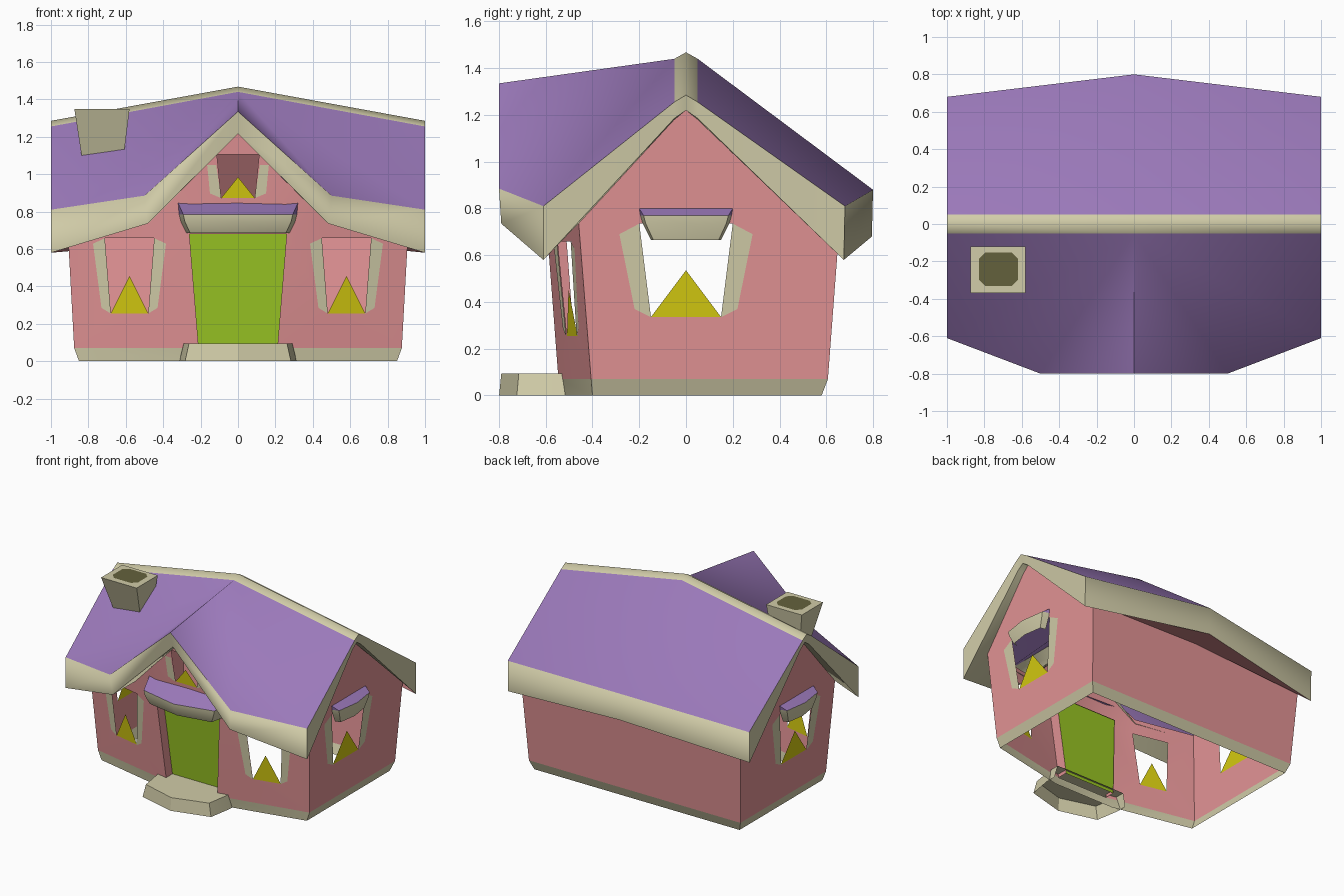
import bpy, bmesh

if "Cube" in bpy.data.objects:
    bpy.data.objects.remove(bpy.data.objects["Cube"])


def lin(c):
    return tuple(((v / 255 + 0.055) / 1.055) ** 2.4 if v > 10 else v / 3294 for v in c) + (1,)


MATS = {}
for name, rgb in dict(roof_purple=(155, 121, 186), wall_pink=(226, 147, 149), trim_cream=(209, 204, 168),
                      door_green=(154, 198, 36), window_yellow=(211, 201, 16), flue_olive=(100, 97, 60)).items():
    MATS[name] = bpy.data.materials.new(name)
    MATS[name].diffuse_color = lin(rgb)


def build(name, groups, smooth=0.6):
    """groups: list of (material name, list of faces given as point lists)"""
    bm = bmesh.new()
    me = bpy.data.meshes.new(name)
    for i, (mat, faces) in enumerate(groups):
        me.materials.append(MATS[mat])
        for f in faces:
            face = bm.faces.new([bm.verts.new(p) for p in f])
            face.material_index = i
    bmesh.ops.remove_doubles(bm, verts=bm.verts[:], dist=0.002)
    bmesh.ops.recalc_face_normals(bm, faces=bm.faces[:])
    bm.to_mesh(me)
    bm.free()
    ob = bpy.data.objects.new(name, me)
    bpy.context.collection.objects.link(ob)
    bpy.ops.object.select_all(action='DESELECT')
    ob.select_set(True)
    bpy.context.view_layer.objects.active = ob
    bpy.ops.object.shade_smooth_by_angle(angle=smooth)
    return ob


def mir(faces):
    return faces + [[(-x, y, z) for x, y, z in reversed(f)] for f in faces]


def strip(a, b, closed=False):
    n = len(a)
    return [[a[i], a[(i + 1) % n], b[(i + 1) % n], b[i]] for i in range(n if closed else n - 1)]


def panel(outer, hole, fmap):
    """flat panel with a hole, filled in 2D and then mapped on to the wall"""
    bm = bmesh.new()
    edges = []
    for loop in (outer, hole):
        vs = [bm.verts.new((u, v, 0)) for u, v in loop]
        edges += [bm.edges.new((vs[i], vs[(i + 1) % len(vs)])) for i in range(len(vs))]
    bmesh.ops.triangle_fill(bm, use_beauty=True, use_dissolve=False, edges=edges, normal=(0, 0, 1))
    out = [[fmap(v.co.x, v.co.y, 0) for v in f.verts] for f in bm.faces]
    bm.free()
    return out


# wall surfaces: (across, height, outward) to 3D
def side(u, v, d):
    return (0.872 + 0.055 * v + d, u, v)


def front(u, v, d):
    t = max(0, min(1, (0.875 - abs(u)) / 0.625))
    return (u, -0.40 - 0.08 * v - 0.14 * t - d, v)


def flip(fmap):
    def g(u, v, d):
        x, y, z = fmap(u, v, d)
        return (-x, y, z)
    return g


def opening(c, wb, wt, zb, zt):
    return [(c - wb, zb), (c + wb, zb), (c + wt, zt), (c - wt, zt)]


SIDE_WIN = opening(0, 0.15, 0.20, 0.335, 0.735)
FRONT_WIN = opening(0.58, 0.10, 0.132, 0.255, 0.658)
ATTIC_WIN = opening(0, 0.09, 0.117, 0.872, 1.05)

# ---- walls (open shell) ----
faces = mir(panel([(-0.4056, 0.07), (0.607, 0.07), (0.652, 0.665), (0, 1.23), (-0.4624, 0.78)], SIDE_WIN, side))
faces += mir(panel([(0.21, 0.07), (0.8759, 0.07), (0.9149, 0.78), (0.47, 0.78), (0.25, 0.965), (0.26, 0.68)],
                   FRONT_WIN, front))
faces += panel([(-0.26, 0.68), (0.26, 0.68), (0.25, 0.965), (0, 1.23), (-0.25, 0.965)],
               opening(0, 0.09, 0.113, 0.872, 1.105), front)
faces.append([side(0.607, 0.07, 0), side(0.652, 0.665, 0), flip(side)(0.652, 0.665, 0), flip(side)(0.607, 0.07, 0)])
jamb = [(0.21, 0.07), (0.26, 0.68), (-0.26, 0.68), (-0.21, 0.07)]
faces += strip([front(u, v, 0) for u, v in jamb], [front(u, v, -0.08) for u, v in jamb])
build("walls", [("wall_pink", faces)], 0.4)
build("attic_back_panel", [("wall_pink", [[(-0.14, -0.48, 1.13), (0.14, -0.48, 1.13),
                                            (0.14, -0.28, 0.85), (-0.14, -0.28, 0.85)]])])
build("door", [("door_green", [[front(u, v, -0.075) for u, v in jamb]])])

# ---- foundation band ----
low = [(0.85, 0.58, 0), (0.85, -0.40, 0), (0.25, -0.53, 0)]
top = [side(0.607, 0.07, 0), side(-0.4056, 0.07, 0), front(0.21, 0.07, 0)]


def loop(p):
    return p + [(-x, y, z) for x, y, z in reversed(p)]


build("foundation", [("trim_cream", strip(loop(low), loop(top), True))], 0.4)

# ---- windows: slanted flat shutters and yellow triangle ----


def window(name, fmap, hole, out_top, out_bot, drop, rise, apex):
    c = (hole[0][0] + hole[1][0]) / 2
    zb, zt = hole[0][1], hole[2][1]
    wb, wt = hole[1][0] - c, hole[2][0] - c
    fr = []
    for s in (-1, 1):
        poly = [(c + s * wb, zb), (c + s * wt, zt), (c + s * out_top, zt - drop), (c + s * out_bot, zb + rise)]
        fr.append([fmap(u, v, 0.004) for u, v in poly])
    build(name + "_shutters", [("trim_cream", fr)], 0.4)
    build(name + "_pane", [("window_yellow", [[fmap(c - wb, zb, 0), fmap(c + wb, zb, 0), fmap(c, apex, 0)]])])


# ---- hoods over the door and side windows ----


def hood(name, fmap, rings, depth):
    def ring(w, z, p):
        return [fmap(-w, z, 0), fmap(-w * 0.93, z, p * 0.65), fmap(0, z, p),
                fmap(w * 0.93, z, p * 0.65), fmap(w, z, 0)]
    (w0, z0), (w1, z1), (w2, z2), (w3, z3) = rings
    a = ring(w1, z1, depth)
    b = ring(w2, z2, depth)
    c = ring(w3, z3, depth * 0.8)
    roof = [[fmap(-w0, z0, 0), fmap(0, z0, 0), a[2], a[1]], [fmap(0, z0, 0), fmap(w0, z0, 0), a[3], a[2]],
            [fmap(-w0, z0, 0), a[1], a[0]], [fmap(w0, z0, 0), a[4], a[3]]]
    build(name, [("roof_purple", roof), ("trim_cream", strip(a, b) + strip(b, c))], 0.7)


for tag, m in (("right", lambda f: f), ("left", flip)):
    window(tag + "_side_window", m(side), SIDE_WIN, 0.285, 0.22, 0.045, 0.035, 0.535)
    window(tag + "_front_window", m(front), FRONT_WIN, 0.195, 0.15, 0.03, 0.03, 0.455)
    hood(tag + "_side_window_hood", m(side), [(0.2, 0.80), (0.195, 0.77), (0.185, 0.735), (0.15, 0.665)], 0.075)
window("attic_window", front, ATTIC_WIN, 0.165, 0.15, 0.0, 0.025, 0.985)
hood("door_hood", front, [(0.32, 0.845), (0.315, 0.785), (0.305, 0.745), (0.275, 0.685)], 0.16)

# ---- roof: swooping slopes, ridge cap, fascia and soffit ----
T = [(0, 0.8, 0.88), (1, 0.68, 0.81), (1, 0.05, 1.255), (1, 0, 1.285), (1, -0.05, 1.255),
     (1, -0.61, 0.81), (0.5, -0.8, 0.885), (0, -0.8, 1.335)]
L = [(0, 0.795, 0.68), (1, 0.675, 0.58), (0.985, 0.05, 1.185), (0.985, 0, 1.22), (0.985, -0.05, 1.185),
     (1, -0.61, 0.58), (0.485, -0.79, 0.735), (0, -0.77, 1.215)]
W = [(0, 0.652, 0.665), (0.909, 0.652, 0.65), (0.935, 0.05, 1.18), (0.935, 0, 1.22), (0.935, -0.05, 1.18),
     (0.913, -0.46, 0.735), (0.47, -0.545, 0.745), (0, -0.63, 1.22)]
rb, rt, rf = (0, 0.05, 1.44), (0, 0, 1.468), (0, -0.05, 1.44)
slopes = mir([[rb, T[2], T[1], T[0]], [rf, T[4], T[5]], [rf, T[5], T[6]], [rf, T[6], T[7]]])
trim = mir([[rb, rt, T[3], T[2]], [rt, rf, T[4], T[3]]] + strip(T, L) + strip(L[1:], W[1:]))
roof = build("roof", [("roof_purple", slopes), ("trim_cream", trim)], 1.15)
wn = roof.modifiers.new("even_shading", 'WEIGHTED_NORMAL')
wn.keep_sharp = True
build("back_eave_soffit", [("wall_pink", mir(strip(L[:2], W[:2])))])


# ---- chimney with octagonal flue opening ----
def rect(x0, x1, y0, y1, z):
    return [(x0, y0, z), (x1, y0, z), (x1, y1, z), (x0, y1, z)]


ct = rect(-0.875, -0.58, -0.37, -0.12, 1.348)
cb = rect(-0.835, -0.612, -0.28, -0.15, 1.09)
build("chimney", [("trim_cream", strip(cb, ct, True) + [ct])], 0.3)
a, b, k, cx, cy = 0.105, 0.09, 0.035, -0.725, -0.242
octo = [(a, -b + k), (a, b - k), (a - k, b), (-a + k, b), (-a, b - k), (-a, -b + k), (-a + k, -b), (a - k, -b)]
build("chimney_flue", [("flue_olive", [[(cx + u, cy + v, 1.352) for u, v in octo]])])

# ---- doorstep, open underneath ----
plan = [(0.29, -0.46), (0.29, -0.54), (0.262, -0.715), (0, -0.79), (-0.262, -0.715), (-0.29, -0.54), (-0.29, -0.46)]
st = [(x, y, 0.095) for x, y in plan]
sb = [(x * 1.08, y * 1.012, 0) for x, y in plan]
build("doorstep", [("trim_cream", strip(sb, st) + [st])], 0.3)

for m in bpy.data.materials:
    if m.users and not m.is_grease_pencil:
        m.use_nodes = True
        m.node_tree.nodes["Principled BSDF"].inputs["Base Color"].default_value = m.diffuse_color
